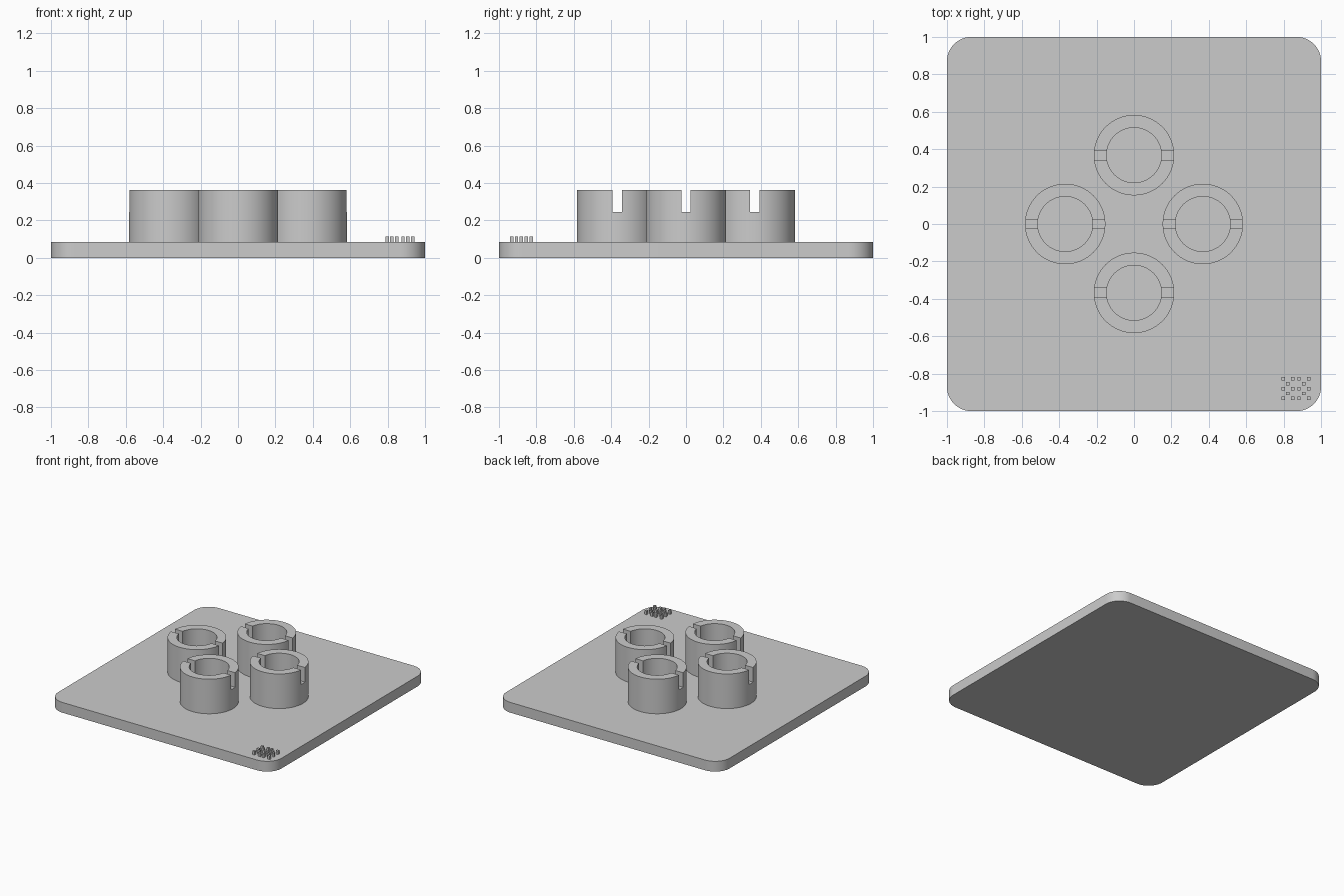
import bpy, bmesh, math

if "Cube" in bpy.data.objects:
    bpy.data.objects.remove(bpy.data.objects["Cube"])

PLATE_TOP, TUBE_TOP, SLOT_FLOOR = 0.083, 0.363, 0.245
OUTER, INNER, SLOT_W, SPACING = 0.215, 0.147, 0.05, 0.368

grey = bpy.data.materials.new("plain grey")
grey.diffuse_color = (0.6, 0.6, 0.6, 1)
grey.use_nodes = True
grey.node_tree.nodes["Principled BSDF"].inputs["Base Color"].default_value = grey.diffuse_color


def add_object(name, bm, smooth=False):
    bmesh.ops.recalc_face_normals(bm, faces=bm.faces)
    mesh = bpy.data.meshes.new(name)
    bm.to_mesh(mesh)
    bm.free()
    mesh.materials.append(grey)
    obj = bpy.data.objects.new(name, mesh)
    bpy.context.collection.objects.link(obj)
    if smooth:
        smooth_sides(obj)
    return obj


def smooth_sides(obj):
    bpy.ops.object.select_all(action='DESELECT')
    obj.select_set(True)
    bpy.context.view_layer.objects.active = obj
    bpy.ops.object.shade_smooth_by_angle(angle=math.radians(30))


def add_box(bm, x, y, z0, sx, sy, sz):
    verts = bmesh.ops.create_cube(bm, size=1)["verts"]
    bmesh.ops.scale(bm, vec=(sx, sy, sz), verts=verts)
    bmesh.ops.translate(bm, vec=(x, y, z0 + sz / 2), verts=verts)


# Base plate: rounded square, extruded upward
bm = bmesh.new()
radius, steps = 0.13, 12
outline = []
for k, (sx, sy) in enumerate([(1, 1), (-1, 1), (-1, -1), (1, -1)]):
    for i in range(steps + 1):
        a = math.pi / 2 * (k + i / steps)
        outline.append(bm.verts.new((sx * (1 - radius) + radius * math.cos(a),
                                     sy * (1 - radius) + radius * math.sin(a), 0)))
face = bm.faces.new(outline)
top = bmesh.ops.extrude_face_region(bm, geom=[face])["geom"]
bmesh.ops.translate(bm, vec=(0, 0, PLATE_TOP),
                    verts=[v for v in top if isinstance(v, bmesh.types.BMVert)])
add_object("base_plate", bm, smooth=True)

# Slot cutter: a bar running along x
bm = bmesh.new()
add_box(bm, 0, 0, SLOT_FLOOR, 0.6, SLOT_W, 0.3)
cutter = add_object("slot_cutter", bm)
cutter.hide_render = True

# Tube wall: square profile spun into a ring, then slotted
bm = bmesh.new()
N = 64
rings = []
for r, z in [(OUTER, PLATE_TOP), (OUTER, TUBE_TOP), (INNER, TUBE_TOP), (INNER, PLATE_TOP)]:
    rings.append([bm.verts.new((r * math.cos(2 * math.pi * i / N),
                                r * math.sin(2 * math.pi * i / N), z)) for i in range(N)])
for a, b in zip(rings, rings[1:] + rings[:1]):
    for i in range(N):
        j = (i + 1) % N
        bm.faces.new((a[i], a[j], b[j], b[i]))
tube = add_object("slotted_tube", bm)
slot = tube.modifiers.new("slot", 'BOOLEAN')
slot.operation, slot.solver, slot.object = 'DIFFERENCE', 'EXACT', cutter
bpy.context.view_layer.objects.active = tube
bpy.ops.object.modifier_apply(modifier="slot")
smooth_sides(tube)
bpy.data.objects.remove(cutter)

# Four tubes in a diamond, all slotted in the same direction
tube.location = (0, -SPACING, 0)
for x, y in [(SPACING, 0), (0, SPACING), (-SPACING, 0)]:
    copy = tube.copy()
    copy.location = (x, y, 0)
    bpy.context.collection.objects.link(copy)

# Two patches of small raised pads near the front right corner
bm = bmesh.new()
for cx in (0.823, 0.908):
    for i in range(3):
        for j in range(5):
            if (i + j) % 2 == 0:
                add_box(bm, cx + (i - 1) * 0.026, -0.88 + (j - 2) * 0.026,
                        PLATE_TOP, 0.018, 0.018, 0.03)
add_object("corner_pads", bm)
